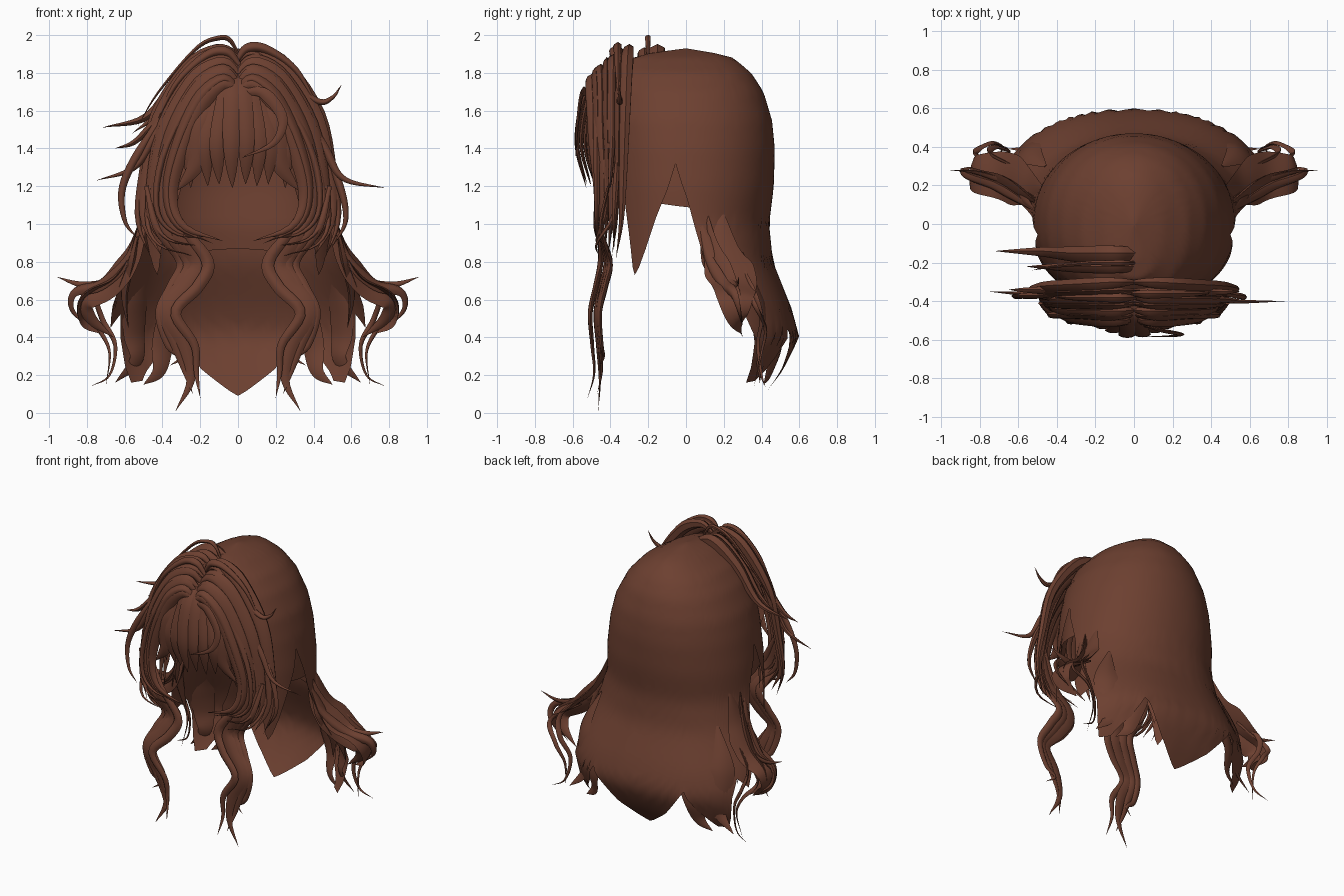
import bpy, bmesh, math
from mathutils import Vector

brown = bpy.data.materials.new("dark_brown")
brown.diffuse_color = (0.152, 0.051, 0.030, 1)
FRONT = Vector((0, -1, 0))
BOTH = (1, -1)


def finish(name, bm):
    bmesh.ops.recalc_face_normals(bm, faces=bm.faces)
    me = bpy.data.meshes.new(name)
    bm.to_mesh(me)
    bm.free()
    me.materials.append(brown)
    ob = bpy.data.objects.new(name, me)
    bpy.context.collection.objects.link(ob)
    return ob


def lookup(table, k):
    """Piecewise linear table of (key, values...) with rising keys."""
    for a, b in zip(table, table[1:]):
        if k <= b[0]:
            f = max(0, (k - a[0]) / (b[0] - a[0]))
            return [p + (q - p) * f for p, q in zip(a[1:], b[1:])]
    return list(table[-1][1:])


# height: half width, back depth, front depth, squareness of the back
RADII = [(0.08, .68, .40, .38, .85), (.22, .73, .51, .40, .85), (.40, .73, .60, .41, .85),
         (.55, .70, .56, .42, .87), (.8, .59, .46, .42, .92), (1.0, .53, .44, .42, .95),
         (1.2, .52, .465, .42, .95), (1.4, .49, .47, .42, .95), (1.55, .45, .455, .42, .95),
         (1.7, .37, .41, .40, .95), (1.8, .28, .345, .37, .95), (1.88, .15, .25, .28, .95),
         (1.905, .08, .15, .19, .95), (1.93, 0, 0, 0, .95)]


def shell(name, hem, scale, top):
    """Dome of hair with a hem height that depends on the angle from the back."""
    bm = bmesh.new()
    rows, cols = 34, 180
    grid = []
    for c in range(cols):
        deg = c * 360 / cols
        th = math.radians(deg)
        low = lookup(hem, min(deg, 360 - deg))[0]
        s, k = math.sin(th), math.cos(th)
        col = []
        for r in range(1, rows + 1):
            z = 1.93 - (1.93 - low) * (r / rows) ** 1.5
            rx, rb, rf, e = lookup(RADII, z)
            if k < 0:
                e = .9
                rx = min(rx, .53)if z > .95 else rx - (rx - .53) * min(1, -k * 4)
            x = math.copysign(abs(s) ** e, s) * rx
            y = math.copysign(abs(k) ** e, k) * (rb if k > 0 else rf)
            col.append(bm.verts.new((x * scale, y * scale, z - (1.93 - top))))
        grid.append(col)
    tip = bm.verts.new((0, 0, top))
    for c in range(cols):
        a, b = grid[c], grid[(c + 1) % cols]
        bm.faces.new((tip, a[0], b[0]))
        for r in range(rows - 1):
            bm.faces.new((a[r], a[r + 1], b[r + 1], b[r]))
    return finish(name, bm)


def spline(pts, n):
    """Smooth path through the points."""
    p = [Vector(q) for q in pts]
    p = [p[0] * 2 - p[1]] + p + [p[-1] * 2 - p[-2]]
    out = []
    for i in range(n + 1):
        u = i / n * (len(p) - 3)
        j = min(int(u), len(p) - 4)
        t = u - j
        a, b, c, d = p[j:j + 4]
        out.append(.5 * (2 * b + (c - a) * t + (2 * a - 5 * b + 4 * c - d) * t * t
                         + (3 * b - a - 3 * c + d) * t ** 3))
    return out


def strand(name, pts, w, t=.02, out=FRONT, sides=(1,), n=26, root=.4, blunt=2.2):
    """Flat lens-shaped lock, w and t are half sizes, tapering to a point."""
    for side in sides:
        path = spline([(x * side, y, z) for x, y, z in pts], n)
        face = Vector((out[0] * side, out[1], out[2]))
        bm = bmesh.new()
        rings = []
        for i, p in enumerate(path):
            u = i / n
            tan = (path[min(i + 1, n)] - path[max(i - 1, 0)]).normalized()
            across = tan.cross(face).normalized()
            nor = across.cross(tan).normalized()
            grow = (root + (1 - root) * min(1, u / .3)) * max(.01, 1 - u ** blunt)
            rings.append([bm.verts.new(p + across * w * grow * a + nor * t * grow * b)
                          for a, b in ((1, 0), (.5, .8), (0, 1), (-.5, .8),
                                       (-1, 0), (-.5, -.7), (.5, -.7))])
        for a, b in zip(rings, rings[1:]):
            for k in range(7):
                bm.faces.new((a[k], a[(k + 1) % 7], b[(k + 1) % 7], b[k]))
        bm.faces.new(rings[0])
        bm.faces.new(rings[-1])
        suffix = "" if len(sides) == 1 else ("_right" if side > 0 else "_left")
        finish(name + suffix, bm)


# Back hair with pointed locks along the hem, and a shorter inner layer
shell("back_hair", [(0, .09), (12, .23), (22, .38), (26, .44), (32, .30), (42, .17),
                    (50, .16), (56, .40), (60, .52), (68, .45), (74, .62), (82, .9),
                    (90, 1.15), (96, 1.32), (101, 1.19), (110, 1.03), (118, .87), (124, .77),
                    (129, .72), (133, .92), (138, 1.1), (143, 1.3), (150, 1.6),
                    (180, 1.76)], 1, 1.93)
shell("inner_layer", [(0, .89), (30, .87), (80, 1.1), (110, 1.13), (122, 1.05), (130, .9),
                      (136, 1.05), (143, 1.15), (152, 1.5), (180, 1.76)], .95, 1.91)

# Curtain of layered strands arching from the parting down each side of the face
inner = [(0, -.50, 1.69), (.08, -.51, 1.74), (.2, -.50, 1.63), (.30, -.49, 1.40),
         (.355, -.47, 1.16), (.29, -.48, .99), (.08, -.47, .91)]
outer = [(0, -.30, 1.88), (.09, -.30, 1.925), (.25, -.31, 1.84), (.43, -.32, 1.58),
         (.50, -.33, 1.27), (.53, -.34, 1.02), (.46, -.37, .82)]
for i in range(8):
    f = i / 7
    path = []
    for a, b in zip(inner, outer):
        q = Vector(a).lerp(Vector(b), f)
        q.y = a[1] + (b[1] - a[1]) * f ** 1.5
        path.append(q)
    strand(f"curtain_{i}", path, (.058, .042)[i % 2], (.03, .045)[i % 2], sides=BOTH, root=.3)

# Narrow strands on top of the curtain, curling in under the cheeks
for i in range(3):
    d = i * .05
    strand(f"cheek_strand_{i}", [(.0, -.45 + d, 1.76 + d), (.08, -.46 + d, 1.80 + d),
                                 (.24, -.47 + d, 1.67 + d), (.40, -.47 + d, 1.35 + d),
                                 (.43 + d / 2, -.47 + d, 1.08), (.33 + d, -.47, .95 - d / 2),
                                 (.14 + d, -.46, .93 - d)], .024, .025, sides=BOTH)

# Full rounded fringe over the forehead
for i, (x0, x1, z1) in enumerate([(-.09, -.25, 1.19), (-.07, -.16, 1.20), (-.05, -.10, 1.21),
                                  (-.02, -.03, 1.19), (.02, .04, 1.21), (.05, .10, 1.20),
                                  (.07, .16, 1.21), (.09, .25, 1.19)]):
    bulge = -.588 + abs(x1) * .35
    strand(f"fringe_{i}", [(x0 * .5, -.39, 1.80), (x0 * .8, -.48, 1.755),
                           (x0 * 1.4, bulge + .03, 1.64), ((x0 + x1) * .72, bulge, 1.42),
                           (x1, bulge + .05, z1)], .05, .014, root=.7, blunt=7)
strand("fringe_side", [(.08, -.48, 1.70), (.19, -.51, 1.52), (.22, -.5, 1.32), (.33, -.46, 1.17)],
       .065, .02, sides=BOTH, blunt=3)
strand("fringe_curl", [(.03, -.52, 1.70), (.14, -.55, 1.69), (.235, -.57, 1.56),
                       (.19, -.58, 1.43), (.02, -.585, 1.35)], .035, .012)

# Long wavy locks hanging in front of the shoulders
for i, (dx, dy, end, w, ex, ey) in enumerate([(0, .01, .01, .06, .33, -.465),
                                              (.05, .02, .10, .04, .24, -.47),
                                              (-.05, -.02, .08, .035, .20, -.52),
                                              (.09, .03, .25, .03, .36, -.46)]):
    strand(f"front_lock_{i}", [(.44 + dx / 2, -.41, 1.2), (.34 + dx, -.45, .98),
                               (.21 + dx, -.43 + dy, .80), (.26 + dx, -.455 + dy, .67),
                               (.36 + dx * .6, -.485 + dy, .53), (.28 + dx, -.475 + dy, .36),
                               (.25 + dx * .6, -.465 + dy, .17 + end / 2),
                               (ex, ey, end)], w, .018, sides=BOTH, n=36, blunt=3)

# Flared curls at the sides
SIDE = Vector((.6, -.7, .3))
strand("side_flare", [(.48, .19, 1.05), (.56, .20, .84), (.68, .25, .70), (.82, .26, .61),
                      (.83, .27, .50), (.73, .29, .42)], .145, .02, Vector((1, .1, .4)),
       BOTH, 32, root=.1)
strand("side_curl_wide", [(.49, .10, 1.08), (.55, .14, .85), (.67, .21, .68), (.80, .25, .59),
                          (.78, .27, .50), (.66, .30, .40)], .09, .03, SIDE, BOTH, 32, root=.1)
strand("side_curl_outer", [(.50, .06, 1.05), (.58, .12, .82), (.72, .2, .68), (.86, .25, .64),
                           (.88, .28, .55), (.80, .3, .46)], .04, .03, SIDE, BOTH, 32, root=.1)
strand("side_flick", [(.50, .12, 1.0), (.58, .18, .78), (.70, .23, .69), (.83, .27, .68),
                      (.96, .28, .72)], .035, .02, SIDE, BOTH)
strand("side_tendril", [(.58, .28, .8), (.74, .36, .64), (.72, .40, .5), (.65, .38, .36),
                        (.68, .40, .2), (.78, .42, .14)], .02, .012, SIDE, BOTH, 30)
strand("side_tendril_small", [(.62, .3, .72), (.82, .36, .58), (.74, .42, .45),
                              (.68, .40, .32), (.70, .36, .14)], .018, .012, SIDE, BOTH, 30)

# Curling locks along the back hem
strand("back_lock", [(.46, .30, .85), (.54, .36, .62), (.55, .40, .42), (.54, .39, .28),
                     (.65, .39, .16)], .09, .022, Vector((.6, .8, 0)), BOTH, root=.1)
strand("back_lock_inner", [(.32, .40, .7), (.36, .47, .5), (.40, .48, .35), (.42, .44, .22),
                           (.50, .41, .15)], .08, .018, Vector((.4, .9, 0)), BOTH, root=.1)
strand("side_hem_lock", [(.52, .08, 1.0), (.57, .14, .8), (.60, .22, .62), (.58, .25, .45)],
       .06, .03, Vector((1, -.2, 0)), BOTH, root=.1)

# Loose strands sweeping out from the parting
strand("top_sweep_left", [(.0, -.15, 1.88), (-.12, -.15, 1.91), (-.3, -.15, 1.78),
                          (-.48, -.14, 1.57), (-.72, -.14, 1.51)], .045, .06, root=.7)
strand("top_sweep_left_low", [(.0, -.22, 1.87), (-.12, -.22, 1.9), (-.3, -.22, 1.75),
                              (-.43, -.22, 1.58), (-.56, -.22, 1.48)], .035, .04, root=.7)
strand("top_loop_left", [(.01, -.2, 1.88), (-.04, -.2, 1.97), (-.1, -.2, 1.985),
                         (-.22, -.2, 1.93), (-.42, -.22, 1.70), (-.53, -.24, 1.52)], .015, .02)
strand("top_loop_right", [(-.01, -.36, 1.86), (.05, -.36, 1.93), (.16, -.36, 1.92),
                          (.32, -.36, 1.80), (.45, -.35, 1.55)], .03, .03)
strand("top_loop_back", [(.01, -.38, 1.84), (-.06, -.38, 1.91), (-.17, -.38, 1.89),
                         (-.33, -.38, 1.74), (-.45, -.37, 1.5)], .03, .03)
strand("sweep_left_low", [(-.02, -.36, 1.82), (-.25, -.37, 1.72), (-.43, -.37, 1.48),
                          (-.55, -.36, 1.30), (-.75, -.35, 1.23)], .035, .035)
strand("sweep_left_hang", [(-.30, -.36, 1.70), (-.50, -.37, 1.42), (-.61, -.37, 1.2),
                           (-.60, -.38, 1.02), (-.53, -.38, .92)], .025, .02)
strand("sweep_left_mid", [(-.1, -.33, 1.83), (-.38, -.34, 1.6), (-.54, -.34, 1.44),
                          (-.65, -.34, 1.40)], .025, .03)
strand("flick_right_top", [(.05, -.34, 1.85), (.25, -.35, 1.76), (.42, -.35, 1.65),
                           (.50, -.35, 1.67), (.55, -.35, 1.74)], .022, .025)
strand("flick_right_low", [(.30, -.38, 1.68), (.46, -.39, 1.40), (.56, -.4, 1.24),
                           (.78, -.4, 1.19)], .025, .02)
strand("hang_right", [(.45, -.36, 1.4), (.54, -.37, 1.2), (.57, -.38, 1.02),
                      (.50, -.38, .88)], .022, .02)

# Smooth shading with sharp lock edges
for ob in bpy.data.objects:
    ob.select_set(True)
    bpy.context.view_layer.objects.active = ob
bpy.ops.object.shade_smooth_by_angle(angle=math.radians(50))
